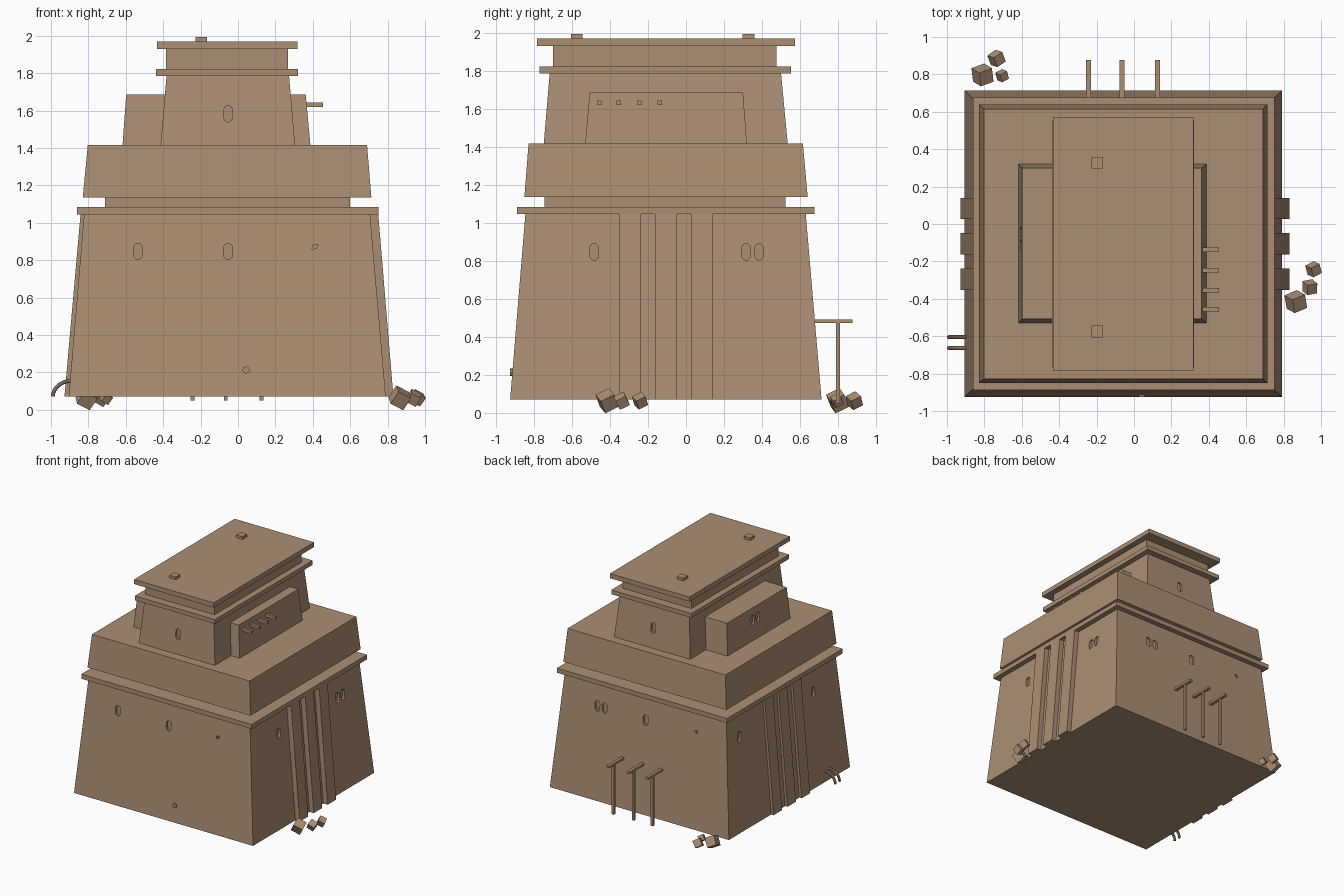
import bpy, bmesh, math
from mathutils import Matrix, Vector, Euler

if "Cube" in bpy.data.objects:
    bpy.data.objects.remove(bpy.data.objects["Cube"])

clay = bpy.data.materials.new("tan_clay")
clay.diffuse_color = (0.41, 0.275, 0.175, 1)
clay.use_nodes = True
clay.node_tree.nodes["Principled BSDF"].inputs["Base Color"].default_value = clay.diffuse_color


def finish(name, bm):
    bmesh.ops.recalc_face_normals(bm, faces=bm.faces)
    me = bpy.data.meshes.new(name)
    bm.to_mesh(me)
    bm.free()
    me.materials.append(clay)
    ob = bpy.data.objects.new(name, me)
    bpy.context.collection.objects.link(ob)
    return ob


def loft(name, z0, z1, low, high=None):
    """Tapered block; low and high are (x0, x1, y0, y1)."""
    bm = bmesh.new()
    rings = []
    for z, (x0, x1, y0, y1) in ((z0, low), (z1, high or low)):
        rings.append([bm.verts.new(p) for p in
                      ((x0, y0, z), (x1, y0, z), (x1, y1, z), (x0, y1, z))])
    a, b = rings
    bm.faces.new(a)
    bm.faces.new(b)
    for i in range(4):
        j = (i + 1) % 4
        bm.faces.new((a[i], a[j], b[j], b[i]))
    return finish(name, bm)


def prism(bm, outline, centre, axis, depth):
    """Outline (side, up) extruded through a wall facing along axis 'x' or 'y'."""
    def ring(d):
        return [bm.verts.new(Vector(centre) + (Vector((s, d, u)) if axis == 'y' else Vector((d, s, u))))
                for s, u in outline]
    a, b = ring(-depth), ring(depth)
    bm.faces.new(a)
    bm.faces.new(b)
    n = len(a)
    for i in range(n):
        bm.faces.new((a[i], a[(i + 1) % n], b[(i + 1) % n], b[i]))


def slot():
    """Upright rounded window outline."""
    pts = []
    for i in range(12):
        t = math.pi * i / 5 if i < 6 else math.pi * (i - 1) / 5
        pts.append((0.023 * math.cos(t), 0.023 * math.sin(t) + (0.021 if i < 6 else -0.021)))
    return pts


def carve(ob, holes):
    """Cut recesses (outline, centre, axis) into a wall."""
    bm = bmesh.new()
    for outline, centre, axis in holes:
        prism(bm, outline, centre, axis, 0.02)
    cutter = finish("window_cutter", bm)
    cutter.hide_render = True
    m = ob.modifiers.new("windows", 'BOOLEAN')
    m.operation, m.solver, m.object = 'DIFFERENCE', 'EXACT', cutter
    dg = bpy.context.evaluated_depsgraph_get()
    ob.data = bpy.data.meshes.new_from_object(ob.evaluated_get(dg))
    ob.modifiers.clear()
    bpy.data.objects.remove(cutter)


# Stacked tiers and ledges
body = loft("main_walls", 0.07, 1.045, (-0.905, 0.79, -0.925, 0.713), (-0.823, 0.706, -0.845, 0.63))
loft("lower_ledge", 1.045, 1.084, (-0.862, 0.75, -0.888, 0.675))
loft("neck", 1.084, 1.135, (-0.712, 0.60, -0.743, 0.523))
loft("second_tier", 1.135, 1.417, (-0.83, 0.713, -0.85, 0.64), (-0.803, 0.69, -0.828, 0.615))
tower = loft("top_tower", 1.417, 1.785, (-0.414, 0.305, -0.748, 0.535), (-0.382, 0.273, -0.717, 0.5))
loft("tower_ledge", 1.785, 1.822, (-0.438, 0.32, -0.77, 0.553))
loft("tower_neck", 1.822, 1.93, (-0.385, 0.268, -0.70, 0.477))
loft("roof_slab", 1.93, 1.97, (-0.433, 0.319, -0.785, 0.573))
wing = loft("side_wing", 1.417, 1.685, (-0.617, 0.387, -0.53, 0.32), (-0.598, 0.362, -0.507, 0.3))
for y in (-0.575, 0.328):
    loft("roof_cap", 1.97, 1.993, (-0.226, -0.166, y - 0.031, y + 0.031))

# Recessed windows
W, Z = slot(), 0.847
chip = [(-0.016, -0.014), (0.008, -0.01), (0.02, 0.008), (-0.008, 0.012)]
front, back, left, right = -0.862, 0.649, -0.841, 0.724
holes = [(W, (x, front, Z), 'y') for x in (-0.535, -0.053)]
holes += [(W, (x, back, Z), 'y') for x in (0.387, 0.318, -0.07)]
holes += [(W, (left, y, Z), 'x') for y in (0.48, -0.52)]
holes += [(W, (right, y, Z), 'x') for y in (-0.483, 0.316, 0.384)]
holes += [(chip, (0.41, front + 0.002, 0.873), 'y'), (chip, (-0.55, back - 0.002, 0.873), 'y')]
carve(body, holes)
carve(tower, [(W, (-0.053, y, 1.583), 'y') for y in (-0.734, 0.518)])
carve(wing, [(W, (-0.605, y, 1.583), 'x') for y in (-0.04, -0.108)])

# Sloping buttresses on both sides
for y in (-0.295, -0.105, 0.083):
    a, b = y - 0.057, y + 0.057
    loft("right_buttress", 0.07, 1.045, (0.7, 0.831, a, b), (0.65, 0.75, a, b))
    loft("left_buttress", 0.07, 1.045, (-0.928, -0.8, a, b), (-0.842, -0.75, a, b))

# Beam ends on the wing
for y in (-0.457, -0.353, -0.247, -0.138):
    loft("beam_end", 1.62, 1.644, (0.34, 0.455, y - 0.012, y + 0.012))

# Back racks: post and crossbeam
for x in (-0.243, -0.065, 0.126):
    loft("rack_beam", 0.473, 0.492, (x - 0.013, x + 0.013, 0.64, 0.876))
    loft("rack_post", 0.05, 0.473, (x - 0.01, x + 0.01, 0.79, 0.81))

# Drain stub at the front
bm = bmesh.new()
prism(bm, [(0.02 * math.cos(i * math.pi / 4), 0.02 * math.sin(i * math.pi / 4)) for i in range(8)],
      (0.043, -0.9, 0.213), 'y', 0.025)
finish("drain_stub", bm)

# Bent pipes at the left
for y in (-0.605, -0.663):
    bm = bmesh.new()
    rings = []
    for k in range(9):
        t = math.pi / 2 * k / 8
        d = Vector((-math.cos(t), 0, math.sin(t)))
        c = Vector((-0.89, y, 0.07)) + 0.1 * d * 1.0
        c.z = 0.07 + 0.085 * d.z
        rings.append([bm.verts.new(c + 0.0105 * (d * math.cos(j * math.pi / 4) +
                      Vector((0, 1, 0)) * math.sin(j * math.pi / 4))) for j in range(8)])
    for a, b in zip(rings, rings[1:]):
        for j in range(8):
            bm.faces.new((a[j], a[(j + 1) % 8], b[(j + 1) % 8], b[j]))
    bm.faces.new(rings[0])
    bm.faces.new(rings[-1])
    finish("bent_pipe", bm)

# Loose rubble cubes: x, y, size, spin
for x, y, s, r in ((0.865, -0.415, 0.08, 0.4), (0.94, -0.338, 0.058, 0.2), (0.96, -0.242, 0.056, 0.5),
                   (-0.81, 0.797, 0.08, 0.35), (-0.735, 0.885, 0.06, 0.6), (-0.705, 0.793, 0.046, 0.5)):
    bm = bmesh.new()
    bmesh.ops.create_cube(bm, size=s, matrix=Matrix.Translation((x, y, 0.064)) @
                          Euler((0.5, 0.45, r)).to_matrix().to_4x4())
    finish("rubble_cube", bm)
